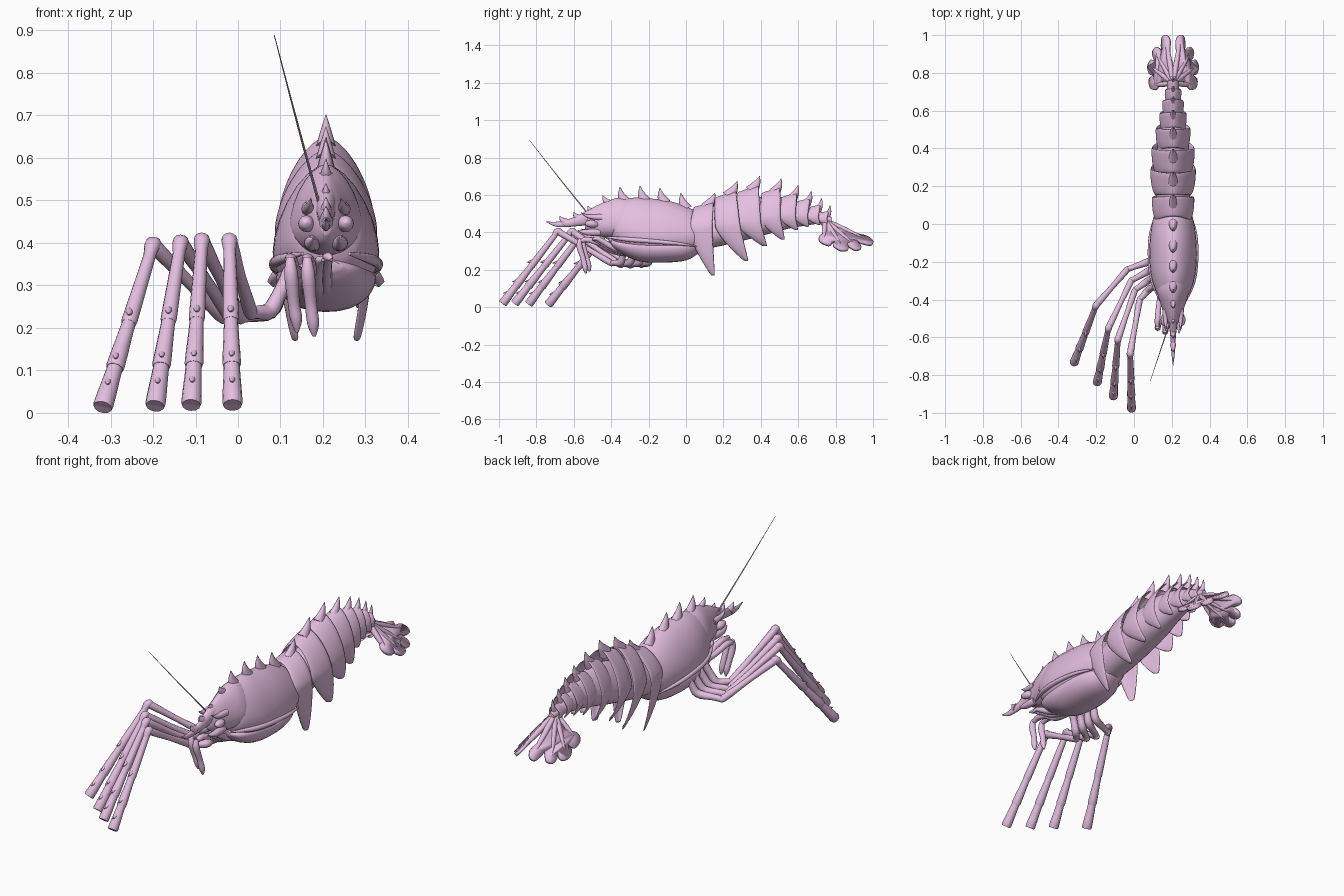
import bpy, bmesh, math
from mathutils import Vector as V

if "Cube" in bpy.data.objects:
    bpy.data.objects.remove(bpy.data.objects["Cube"])

CX = 0.207                                   # body axis
pink = bpy.data.materials.new("pink_shell")
pink.diffuse_color = (0.78, 0.52, 0.75, 1)
pink.use_nodes = True
pink.node_tree.nodes["Principled BSDF"].inputs["Base Color"].default_value = pink.diffuse_color


def make(name, verts, faces, subsurf=0, thick=0):
    me = bpy.data.meshes.new(name)
    me.from_pydata([tuple(v) for v in verts], [], faces)
    bm = bmesh.new()
    bm.from_mesh(me)
    bmesh.ops.recalc_face_normals(bm, faces=bm.faces)
    bm.to_mesh(me)
    bm.free()
    ob = bpy.data.objects.new(name, me)
    bpy.context.collection.objects.link(ob)
    me.materials.append(pink)
    if thick:
        m = ob.modifiers.new("thick", 'SOLIDIFY')
        m.thickness, m.offset = thick, 0
    if subsurf:
        m = ob.modifiers.new("smooth", 'SUBSURF')
        m.levels = m.render_levels = subsurf
    bpy.context.view_layer.objects.active = ob
    ob.select_set(True)
    bpy.ops.object.shade_smooth_by_angle(angle=math.radians(50))
    ob.select_set(False)
    return ob


def loft(name, rings, closed=True, **kw):
    n = len(rings[0])
    verts = [p for r in rings for p in r]
    faces = [(i*n+j, i*n+(j+1) % n, (i+1)*n+(j+1) % n, (i+1)*n+j)
             for i in range(len(rings)-1) for j in range(n if closed else n-1)]
    if closed:
        faces += [tuple(range(n)), tuple(range((len(rings)-1)*n, len(rings)*n))]
    return make(name, verts, faces, **kw)


def spline(pts, steps=4, loop=False):
    n, out = len(pts), []
    get = (lambda i: V(pts[i % n])) if loop else (lambda i: V(pts[min(max(i, 0), n-1)]))
    for i in range(n if loop else n-1):
        a, b, c, d = (get(i+k) for k in (-1, 0, 1, 2))
        for s in range(steps):
            t = s/steps
            out.append(0.5*(2*b+(c-a)*t+(2*a-5*b+4*c-d)*t*t+(3*b-a-3*c+d)*t**3))
    return out if loop else out+[V(pts[-1])]


def tube(name, path, sides=12, flat=1.0, steps=4):
    """Tapered tube through (x, y, z, radius) points."""
    pts = spline(path, steps) if steps > 1 else [V(p) for p in path]
    rings = []
    for i, p in enumerate(pts):
        d = (pts[min(i+1, len(pts)-1)]-pts[max(i-1, 0)]).to_3d()
        d.normalize()
        u = d.cross(V((1, 0, 0)))
        u.normalize()
        w = d.cross(u)
        r = max(p[3], 0.001)
        rings.append([p.to_3d()+u*r*math.cos(a)+w*r*flat*math.sin(a)
                      for a in (2*math.pi*k/sides for k in range(sides))])
    return loft(name, rings)


def spine(name, base, tip, r, bend, flat=0.7):
    """Hooked thorn in the mid plane, from base (y, z) to tip (y, z)."""
    my, mz = (base[0]+tip[0])/2+bend, (base[1]+tip[1])/2
    return tube(name, [(CX, *base, r), (CX, my, mz, r*0.55), (CX, *tip, 0.001)], flat=flat)


def spow(v, e):
    return math.copysign(abs(v)**e, v)


def ring(y, hw, zt, zw, zb, e=1.2, lean=0.0, n=28):
    out = []
    for k in range(n):
        a = 2*math.pi*k/n
        c, s = math.cos(a), math.sin(a)
        up = s > 0
        out.append(V((CX+hw*spow(c, e if up else 0.9), y+lean*s,
                      zw+(zt-zw)*s**e if up else zw+(zw-zb)*s)))
    return out


def rings_from(rows, **kw):
    return [ring(*r, **kw) for r in spline(rows, 4)]


# Carapace, head and belly
loft("carapace", rings_from([(-.40, .05, .50, .43, .37), (-.37, .085, .56, .41, .33),
     (-.28, .115, .585, .39, .29), (-.18, .125, .58, .38, .265), (-.08, .122, .565, .38, .265),
     (.02, .108, .53, .38, .28), (.09, .085, .49, .39, .31)]))
loft("head", rings_from([(-.54, .012, .49, .455, .42), (-.51, .035, .525, .45, .395),
     (-.44, .06, .56, .44, .375), (-.36, .085, .585, .44, .37), (-.30, .085, .58, .43, .37)]))
loft("belly", rings_from([(-.40, .035, .36, .345, .335), (-.36, .075, .37, .335, .295),
     (-.25, .108, .37, .325, .245), (-.12, .118, .37, .32, .238), (0, .10, .37, .325, .25),
     (.07, .06, .37, .335, .29), (.10, .02, .36, .34, .32)]))
for s in (-1, 1):
    # Lower side rim of the carapace, eyes and brow spikes
    tube("carapace_rim", [(CX+s*.055, -.43, .375, .004), (CX+s*.105, -.31, .362, .012),
         (CX+s*.122, -.18, .352, .012), (CX+s*.118, -.05, .34, .009), (CX+s*.09, .06, .325, .003)])
    tube("eye", [(CX+s*.035, -.47, .44, .012), (CX+s*.045, -.50, .445, .02),
         (CX+s*.047, -.53, .447, .014), (CX+s*.047, -.54, .447, .001)])
    tube("brow_spike", [(CX+s*.04, -.45, .48, .018), (CX+s*.04, -.52, .485, .01),
         (CX+s*.035, -.56, .505, .001)])
    tube("feeler_base", [(CX+s*.03, -.46, .40, .02), (CX+s*.035, -.53, .40, .016),
         (CX+s*.03, -.58, .41, .002)])

# Rostrum and back spines
tube("rostrum", [(CX, -.40, .525, .05), (CX, -.50, .485, .042), (CX, -.60, .455, .024),
     (CX, -.69, .443, .014), (CX, -.75, .458, .001)], flat=0.6)
for b, t in [((-.64, .45), (-.675, .487)), ((-.57, .47), (-.60, .508)), ((-.49, .50), (-.525, .54)),
             ((-.41, .55), (-.445, .597))]:
    spine("rostrum_tooth", b, t, .024, -.006)
for y, z, b in [(-.353, .643, .56), (-.246, .649, .565), (-.14, .638, .555), (-.027, .611, .525)]:
    spine("back_spine", (y+.025, b), (y, z), .034, -.006)

# Abdomen segments: rear top y, top z, half width, side z, tip y, tip z, length
SEGS = [(.15, .56, .108, .42, .155, .168, .13), (.27, .62, .116, .43, .335, .245, .14),
        (.39, .65, .11, .45, .435, .325, .14), (.505, .64, .088, .475, .53, .36, .12),
        (.595, .61, .068, .485, .60, .412, .10), (.665, .58, .053, .485, .66, .43, .09),
        (.72, .545, .04, .48, .72, .44, .07), (.765, .51, .028, .47, .765, .44, .06)]
for yt, zt, hw, zs, yb, zb, L in SEGS:
    rows = []
    for sx, back in [(.82, 1.0), (.95, .72), (1.0, .35), (1.02, 0)]:
        row = []
        for k in range(33):
            t = (k-16)/16
            f, sg = abs(t), (1 if t > 0 else -1)
            if f < .6:                       # arched top
                a = math.pi/2*(1-f/.6)
                x, h = hw*math.cos(a)**1.25, math.sin(a)**1.25
                z, y = zs+(zt-zs)*h*(.80+.2*(1-back)), (yt+yb)/2-.01+(yt-(yt+yb)/2+.01)*h
                ln = L*(1-.15*h)
            else:                            # hanging side plate
                g = (f-.6)/.4
                x = hw*(1-.3*g*g)
                z, y = zs+(zb-zs)*g, (yt+yb)/2-.01+(yb-(yt+yb)/2+.01)*g
                ln = L*(1-.85*g**1.5)
            row.append(V((CX+sg*x*sx, y-back*ln, z)))
        rows.append(row)
    loft("abdomen_segment", rows, closed=False, thick=.008, subsurf=1)
    k = hw/.11
    spine("abdomen_spine", (yt-.035*k-.005, zt-.03), (yt+.005, zt+.03+.022*k), .014+.022*k, .006)
loft("abdomen_core", rings_from([(.04, .085, .47, .38, .30), (.2, .09, .53, .41, .33),
     (.4, .085, .59, .46, .38), (.55, .055, .58, .48, .42), (.7, .03, .52, .475, .445),
     (.78, .015, .48, .465, .45)]))

# Tail fan: two sloping lobed halves
FAN = [(0, .73), (.007, .85), (.02, .90), (.018, .97), (.036, 1.0), (.056, .985), (.06, .94),
       (.058, .915), (.085, .937), (.106, .91), (.10, .875), (.088, .86), (.115, .868),
       (.132, .83), (.12, .79), (.098, .79), (.124, .765), (.118, .72), (.092, .712),
       (.055, .755), (.02, .725)]
for s in (-1, 1):
    out = spline(FAN, 4, loop=True)
    pts = [(CX+s*p.x, p.y, .465-.3*(p.y-.73)-p.x) for p in out]
    make("tail_fan", pts, [tuple(range(len(pts)))], thick=.016)
    for x, y in [(.036, .97), (.085, .90), (.11, .83), (.10, .735)]:
        tube("fan_rib", [(CX, .745, .465, .012), (CX+s*x*.5, (.745+y)/2, .464-.15*(y-.73)-x*.5, .014),
             (CX+s*x, y, .465-.3*(y-.73)-x, .007)])

# Walking legs: hip y, elbow, knee, foot
LEGS = [(-.17, (-.035, -.24, .225), (-.20, -.43, .395), (-.318, -.735, .015)),
        (-.22, (-.015, -.30, .222), (-.135, -.55, .40), (-.195, -.84, .018)),
        (-.27, (.005, -.35, .225), (-.085, -.61, .405), (-.11, -.915, .02)),
        (-.32, (.03, -.40, .235), (-.02, -.685, .405), (-.013, -.98, .02))]
for hy, elbow, knee, foot in LEGS:
    e, k, f = V(elbow), V(knee), V(foot)
    h = V((.125, hy, .33))
    m = V((.075, hy-.03, .24))
    mid = lambda a, b, t, r: (*a.lerp(b, t), r)
    tube("leg_hip", [(*h, .022), mid(h, m, .5, .017), (*m, .02), mid(m, e, .6, .016), (*e, .015)])
    tube("leg_upper", [mid(e, k, -.05, .006), mid(e, k, .03, .017), mid(e, k, .5, .014),
         mid(e, k, .94, .018), mid(e, k, 1.03, .013)], steps=3)
    tube("leg_knee", [mid(e, k, .93, .012), (*(k+V((0, 0, .002))), .019), mid(k, f, .08, .013)])
    # lower leg in three overlapping cuffs
    for a, b, r0, r1 in [(0, .48, .014, .019), (.42, .76, .015, .022), (.68, 1.0, .017, .024)]:
        tube("leg_lower", [mid(k, f, a, r0), mid(k, f, (a+b)/2, (r0+r1)/2), mid(k, f, b-.01, r1),
             mid(k, f, b, r1*.8)], steps=2)
    for t in (.47, .74, .9):
        p = k.lerp(f, t)
        tube("leg_thorn", [(*(p+V((0, .02, .025))), .011), (*(p+V((0, -.005, .02))), .008),
             (*(p+V((0, -.028, .015))), .001)], sides=8)

# Small feeding limbs under the head
for x, y0, y1, zb in [(.125, -.36, -.54, .19), (.165, -.40, -.56, .18)]:
    tube("mouth_limb_base", [(x+.03, y0+.06, .33, .02), (x+.01, y0-.04, .335, .014),
         (x, y1+.04, .36, .015), (x-.002, y1, .355, .012)])
    tube("mouth_limb_tip", [(x-.002, y1-.005, .365, .010), (x, y1-.01, .325, .016),
         (x+.006, y1+.01, .26, .014), (x+.012, y1+.02, zb+.03, .014), (x+.014, y1+.025, zb, .004)])
for i in range(3):
    tube("jaw_limb", [(.17+.02*i, -.30, .29, .022), (.165+.02*i, -.39, .30+.01*i, .016),
         (.17+.02*i, -.47, .345+.01*i, .013), (.18+.02*i, -.50, .36, .004)])

# Long feeler
tube("feeler", [(.197, -.50, .47, .004), (.14, -.67, .68, .0025), (.085, -.835, .89, .001)], sides=6)
